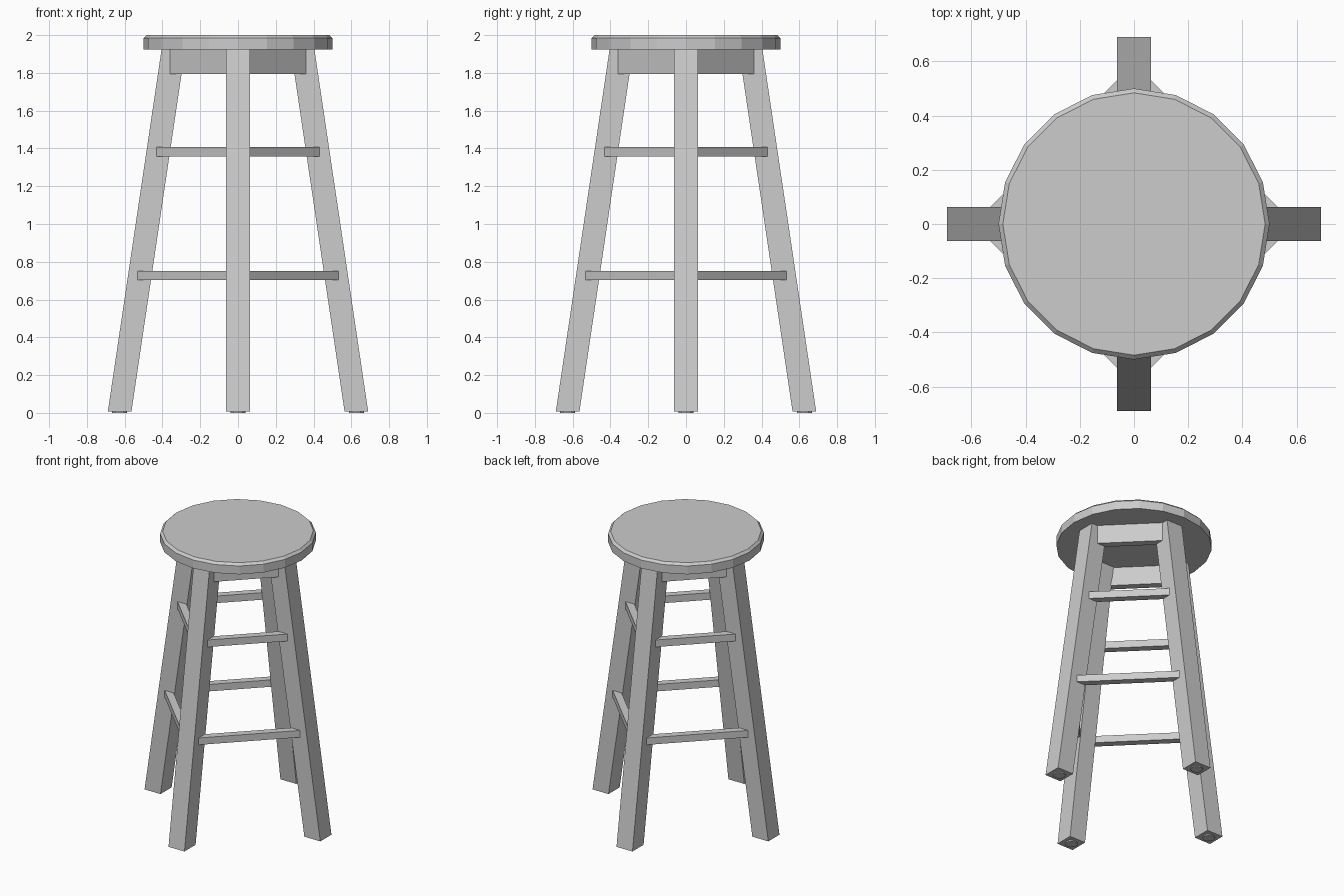
import bpy, bmesh, math
from mathutils import Matrix, Vector

cube = bpy.data.objects.get("Cube")
if cube:
    bpy.data.objects.remove(cube, do_unlink=True)

grey = bpy.data.materials.new("light_grey")
colour = (0.604, 0.604, 0.604, 1)
grey.use_nodes = True
grey.diffuse_color = colour
grey.node_tree.nodes["Principled BSDF"].inputs["Base Color"].default_value = colour

SEAT_BOTTOM, FOOT = 1.925, 0.008
LEG_HALF = 0.0625
FOOT_R, TOP_R = 0.6265, 0.342      # leg centre distance at floor and seat


def finish(name, bm):
    bmesh.ops.recalc_face_normals(bm, faces=bm.faces)
    mesh = bpy.data.meshes.new(name)
    bm.to_mesh(mesh)
    bm.free()
    mesh.materials.append(grey)
    obj = bpy.data.objects.new(name, mesh)
    bpy.context.collection.objects.link(obj)
    return obj


def box(name, size, centre, turn):
    bm = bmesh.new()
    bmesh.ops.create_cube(bm, size=1)
    bm.transform(turn @ Matrix.Translation(centre) @ Matrix.Diagonal((*size, 1)))
    return finish(name, bm)


# Round seat with a small chamfer around the top
bm = bmesh.new()
height = 2 - SEAT_BOTTOM
bmesh.ops.create_cone(bm, cap_ends=True, segments=20, radius1=0.5, radius2=0.5,
                      depth=height,
                      matrix=Matrix.Translation((0, 0, SEAT_BOTTOM + height / 2)))
rim = [e for e in bm.edges if all(v.co.z > 1.99 for v in e.verts)]
bmesh.ops.bevel(bm, geom=rim, offset=0.016, segments=1, affect='EDGES')
finish("seat", bm)

# Each quarter turn repeats a leg, its foot pad and the rails to the next leg
for i, side in enumerate(("front", "left", "back", "right")):
    turn = Matrix.Rotation(i * math.pi / 2, 4, 'Z')

    # Splayed square leg with level ends
    bm = bmesh.new()
    bmesh.ops.create_cube(bm, size=1)
    for v in bm.verts:
        top = v.co.z > 0
        v.co = Vector((v.co.x * 2 * LEG_HALF,
                       v.co.y * 2 * LEG_HALF - (TOP_R if top else FOOT_R),
                       SEAT_BOTTOM if top else FOOT))
    bm.transform(turn)
    finish(side + "_leg", bm)

    # Round pad under the leg
    bm = bmesh.new()
    bmesh.ops.create_cone(bm, cap_ends=True, segments=12, radius1=0.04,
                          radius2=0.04, depth=FOOT,
                          matrix=turn @ Matrix.Translation((0, -FOOT_R, FOOT / 2)))
    finish(side + "_foot_pad", bm)

    # Apron and two rungs, run diagonally into the neighbouring legs
    diagonal = turn @ Matrix.Rotation(math.pi / 4, 4, 'Z')
    thick = 0.05
    for part, low, high, reach in (("apron", 1.793, SEAT_BOTTOM, 0.4225),
                                   ("upper_rung", 1.358, 1.408, 0.4935),
                                   ("lower_rung", 0.703, 0.752, 0.5935)):
        outer = reach / math.sqrt(2)
        length = 2 * (outer - 0.055)
        box(f"{side}_{part}", (length, thick, high - low),
            (0, thick / 2 - outer, (low + high) / 2), diagonal)
